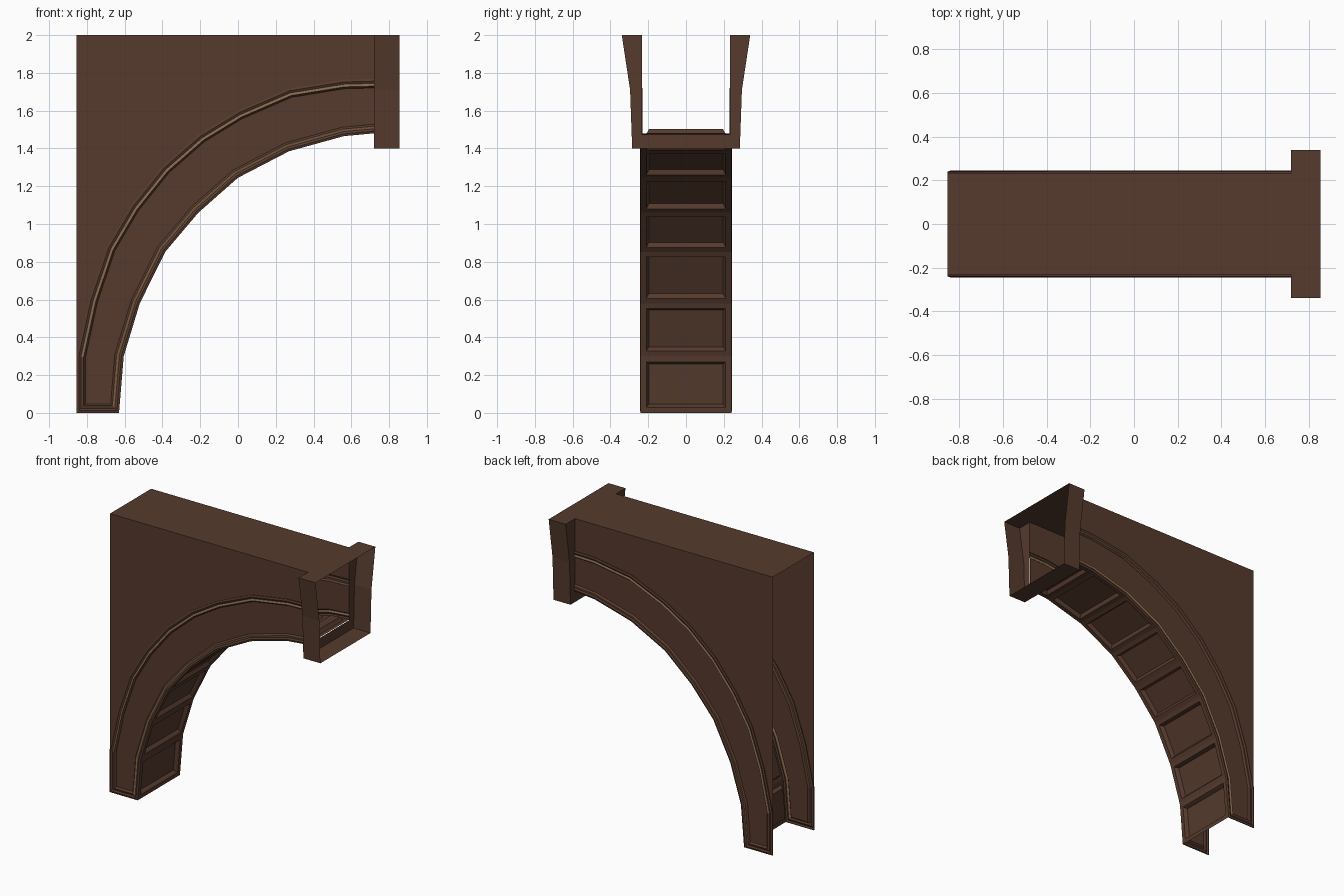
import bpy, bmesh
from mathutils import Vector

if "Cube" in bpy.data.objects:
    bpy.data.objects.remove(bpy.data.objects["Cube"])


def material(name, rgb):
    m = bpy.data.materials.new(name)
    m.diffuse_color = (*rgb, 1)
    m.use_nodes = True
    m.node_tree.nodes["Principled BSDF"].inputs["Base Color"].default_value = m.diffuse_color
    return m


WOOD = material("dark_brown_wood", (0.093, 0.043, 0.027))
TAN = material("worn_tan_edge", (0.25, 0.14, 0.072))


def finish(bm, name, mirror=False):
    me = bpy.data.meshes.new(name)
    bm.to_mesh(me)
    bm.free()
    me.materials.append(WOOD)
    me.materials.append(TAN)
    ob = bpy.data.objects.new(name, me)
    bpy.context.collection.objects.link(ob)
    if mirror:
        mod = ob.modifiers.new("mirror", 'MIRROR')
        mod.use_axis = (False, True, False)
        mod.use_mirror_merge = False
    return ob


def face(bm, pts, mat=0):
    f = bm.faces.new([bm.verts.new(p) for p in pts])
    f.material_index = mat
    return f


X0, X1, X2, TOP, WALL = -0.855, 0.72, 0.855, 2.0, 0.234

# arch curves in x, z, from the foot up to the keystone
inner = [(-.63, 0), (-.605, .30), (-.52, .58), (-.385, .853), (-.21, 1.06),
         (0, 1.245), (.27, 1.385), (.56, 1.465), (X1, 1.48)]
outer = [(X0, .30), (-.79, .60), (-.695, .88), (-.565, 1.10), (-.40, 1.305),
         (-.205, 1.475), (0, 1.60), (.27, 1.717), (.56, 1.764), (X1, 1.768)]


def offset(path, d):
    """Mitred offset to the left of the path, ends kept on the keystone line."""
    P = [Vector(p) for p in path]
    out = []
    for i, p in enumerate(P):
        ns = []
        for a, b in ((i - 1, i), (i, i + 1)):
            if a >= 0 and b < len(P):
                t = (P[b] - P[a]).normalized()
                ns.append(Vector((-t.y, t.x)))
        m = sum(ns, Vector((0, 0))).normalized()
        q = p + m * (d / m.dot(ns[0]))
        if i in (0, len(P) - 1):
            q.x = X1
        out.append((q.x, q.y))
    return out


# side wall above the arch band
bm = bmesh.new()
face(bm, [(x, -WALL, z) for x, z in outer + [(X1, TOP), (X0, TOP)]])
finish(bm, "side_wall", True)

# moulded frame and flat panel of the arch band
bm = bmesh.new()
path = outer[::-1] + [(X0, 0)] + inner
profile = [(0, WALL), (0, .240), (.012, .244), (.024, .238), (.038, .243), (.048, .231)]
rings = [[(x, -y, z) for x, z in offset(path, d)] for d, y in profile]
foot = len(outer)
for k, (A, B) in enumerate(zip(rings, rings[1:])):
    for i in range(len(path) - 1):
        worn = k == 3 and i not in (foot - 1, foot)
        face(bm, [A[i], A[i + 1], B[i + 1], B[i]], 1 if worn else 0)
face(bm, rings[-1])
bmesh.ops.remove_doubles(bm, verts=bm.verts, dist=1e-5)
finish(bm, "arch_moulding", True)

# coffered underside of the arch
bm = bmesh.new()
W = .240
for (xa, za), (xb, zb) in zip(inner, inner[1:]):
    face(bm, [(xa, W, za), (xb, W, zb), (xb, -W, zb), (xa, -W, za)])
bm.normal_update()
coffers = list(bm.faces)
for width, depth in ((.042, 0), (.010, -.012), (.010, -.014)):
    bmesh.ops.inset_individual(bm, faces=coffers, thickness=width, depth=depth)
    bm.normal_update()
bmesh.ops.remove_doubles(bm, verts=bm.verts, dist=1e-5)
finish(bm, "coffered_soffit")

# top cover
bm = bmesh.new()
face(bm, [(X0, -WALL, TOP), (X1, -WALL, TOP), (X1, WALL, TOP), (X0, WALL, TOP)])
finish(bm, "top_cover")

# keystone collar, open towards the other half of the arch
bm = bmesh.new()
half = [(-.34, TOP), (-.296, 1.71), (-.285, 1.40)]
ring = half + [(-y, z) for y, z in half[::-1]]
for i, a in enumerate(ring):
    b = ring[(i + 1) % len(ring)]
    face(bm, [(X1, *a), (X1, *b), (X2, *b), (X1 + X2 - X1, *a)])
hole = [(WALL, TOP), (WALL, 1.475), (-WALL, 1.475), (-WALL, TOP)]
face(bm, [(X1, *p) for p in (ring + hole)[::-1]])
bmesh.ops.remove_doubles(bm, verts=bm.verts, dist=1e-5)
finish(bm, "keystone")
